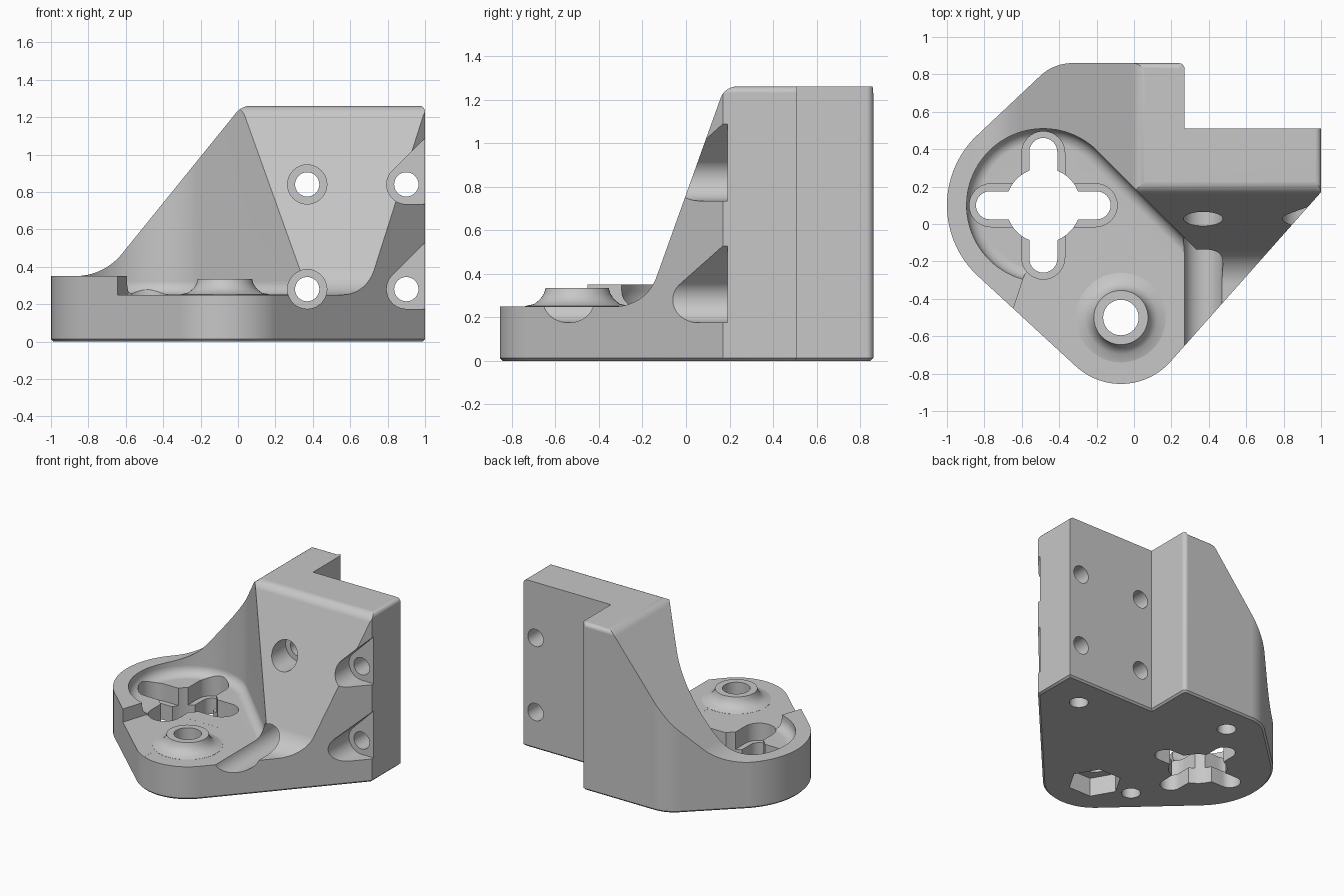
import bpy, bmesh
from math import sin, cos, tan, radians, pi
from mathutils import Vector

cube = bpy.data.objects.get("Cube")
if cube:
    bpy.data.objects.remove(cube, do_unlink=True)

grey = bpy.data.materials.new("plain_grey")
grey.use_nodes = True
grey.diffuse_color = (0.57, 0.57, 0.57, 1)
bsdf = next(n for n in grey.node_tree.nodes if n.type == 'BSDF_PRINCIPLED')
bsdf.inputs["Base Color"].default_value = grey.diffuse_color


def arc(cx, cy, r, a0, a1, n=24):
    """Points along an arc, angles in degrees."""
    angles = [radians(a0 + (a1 - a0) * i / n) for i in range(n + 1)]
    return [(cx + r * cos(a), cy + r * sin(a)) for a in angles]


def circle(cx, cy, r, n=48):
    return arc(cx, cy, r, 0, 360, n)[:-1]


def rounded(corners, n=12):
    """Polygon from (u, v, radius) corners with filleted corners."""
    pts = []
    for i, (u, v, r) in enumerate(corners):
        p = Vector((u, v))
        if r == 0:
            pts.append((u, v))
            continue
        a = (Vector(corners[i - 1][:2]) - p).normalized()
        b = (Vector(corners[(i + 1) % len(corners)][:2]) - p).normalized()
        half = a.angle(b) / 2
        start, end = p + a * (r / tan(half)), p + b * (r / tan(half))
        centre = p + (a + b).normalized() * (r / sin(half))
        for k in range(n + 1):
            d = start.lerp(end, k / n) - centre
            pts.append(tuple(centre + d.normalized() * r))
    return pts


AXES = {'x': lambda u, v, w: (w, u, v),
        'y': lambda u, v, w: (u, w, v),
        'z': lambda u, v, w: (u, v, w)}


def loft(name, layers, axis='z'):
    """Solid through matching outlines, each given as (points, height)."""
    bm = bmesh.new()
    rings = [[bm.verts.new(AXES[axis](u, v, w)) for u, v in pts] for pts, w in layers]
    for lo, hi in zip(rings, rings[1:]):
        for i in range(len(lo)):
            j = (i + 1) % len(lo)
            bm.faces.new((lo[i], lo[j], hi[j], hi[i]))
    bm.faces.new(rings[0])
    bm.faces.new(rings[-1])
    bmesh.ops.recalc_face_normals(bm, faces=bm.faces)
    mesh = bpy.data.meshes.new(name)
    bm.to_mesh(mesh)
    bm.free()
    mesh.materials.append(grey)
    ob = bpy.data.objects.new(name, mesh)
    bpy.context.collection.objects.link(ob)
    return ob


def prism(name, pts, w0, w1, axis='z'):
    return loft(name, [(pts, w0), (pts, w1)], axis)


def combine(tool, operation='DIFFERENCE'):
    """Apply one boolean to the body and discard the tool."""
    tool.hide_render = True
    mod = body.modifiers.new(tool.name, 'BOOLEAN')
    mod.operation, mod.solver, mod.object = operation, 'EXACT', tool
    bpy.context.view_layer.objects.active = body
    bpy.ops.object.modifier_apply(modifier=mod.name)
    bpy.data.objects.remove(tool, do_unlink=True)


LOBE = (-0.485, 0.10)
BOSS = (-0.07, -0.50)
TOP, FLOOR, RIM = 1.26, 0.25, 0.35

# Full-height column on the footprint
footprint = (arc(*LOBE, 0.515, 135, 227.8, 32) + arc(*BOSS, 0.355, 227.8, 318.1)
             + [(1, 0.17), (1, 0.51), (0.27, 0.51)]
             + arc(0.24, 0.83, 0.03, 0, 90, 6) + arc(-0.33, 0.61, 0.25, 90, 135, 12))
body = prism("bracket_body", footprint, 0, TOP)

# Chamfered bottom edge, rounded outer top edges
bm = bmesh.new()
bm.from_mesh(body.data)
top, bottom = [], []
for e in bm.edges:
    mid = (e.verts[0].co + e.verts[1].co) / 2
    if mid.z < 0.01:
        bottom.append(e)
    elif mid.z > TOP - 0.01 and (mid.x > 0.99 or mid.y > 0.859):
        top.append(e)
bmesh.ops.bevel(bm, geom=bottom, offset=0.013, segments=1, affect='EDGES')
bmesh.ops.bevel(bm, geom=[e for e in top if e.is_valid], offset=0.03, segments=5,
                profile=0.5, affect='EDGES')
bmesh.ops.recalc_face_normals(bm, faces=bm.faces)
bm.to_mesh(body.data)
bm.free()

# Side slope running down to the rim
slope = rounded([(-1.2, RIM, 0), (-0.717, RIM, 0.32), (0.02, TOP + 0.0003, 0.1),
                 (0.3, TOP + 0.0003, 0), (0.3, 1.6, 0), (-1.2, 1.6, 0)])
combine(prism("side_slope", slope, -1.2, 1.2, 'y'))
rim_cut = [(-1.2, -1.2), (-0.3, -1.2), (-0.3, 0.1), (-1.2, 0.1)]
combine(prism("rim_level", rim_cut, RIM + 0.0002, 1.6))

# Leaning front face with a fillet into the floor
front = rounded([(-1.2, FLOOR, 0), (-0.184, FLOOR, 0.2), (0.178, TOP + 0.0003, 0.08),
                 (0.6, TOP + 0.0003, 0), (0.6, 1.6, 0), (-1.2, 1.6, 0)])
combine(prism("front_lean", front, -0.2, 1.2, 'x'))

# Round pocket with a diagonal wall and a filleted floor
layers = []
FILLET = 0.07
for k in range(7):
    a = k / 6 * pi / 2
    o = FILLET * (1 - sin(a))
    pts = arc(*LOBE, 0.41 - o, 45, 259, 48) + arc(0.45, -0.396, 0.1 - o, 259, 405)
    layers.append((pts, FLOOR + 0.0005 + FILLET * (1 - cos(a))))
layers.append((layers[-1][0], 1.6))
combine(loft("pocket", layers))

# Open side of the floor, where the rim ends
rim_end = rounded([(-0.585, -0.27, 0), (-0.45, -0.15, 0), (0, -0.15, 0), (0, -1.2, 0),
                   (-0.5, -1.2, 0), (-0.66, -0.5, 0)])
combine(prism("rim_end", rim_end, FLOOR + 0.0002, 1.6))

# Flared boss
flare = [(0.24, 0.2), (0.24, 0.251), (0.195, 0.262), (0.168, 0.285),
         (0.152, 0.31), (0.145, 0.335)]
combine(loft("boss", [(circle(*BOSS, r), z) for r, z in flare]), 'UNION')
combine(prism("boss_hole", circle(*BOSS, 0.095), -0.1, 0.6))
combine(prism("nut_recess", circle(*BOSS, 0.185, 6), -0.1, 0.14))


def slot(half_width, reach, along_x):
    """Stadium outline centred on the lobe."""
    pts = arc(reach, 0, half_width, -90, 90, 16) + arc(-reach, 0, half_width, 90, 270, 16)
    if not along_x:
        pts = [(-v, u) for u, v in pts]
    return [(LOBE[0] + u, LOBE[1] + v) for u, v in pts]


# Cross opening with a stepped ledge around its arms
combine(prism("hub_hole", circle(*LOBE, 0.2), -0.1, 0.6))
for along_x in (True, False):
    combine(prism("arm_slot", slot(0.075, 0.285, along_x), -0.1, 0.6))
    combine(prism("arm_ledge", slot(0.115, 0.28, along_x), 0.12, 0.6))

# Screw holes through the back plate, with head recesses
for z in (0.28, 0.84):
    combine(prism("head_recess", circle(0.37, z, 0.105), -1.2, 0.19, 'y'))
    open_side = arc(0.9, z, 0.105, 135, 270) + [(1.2, z - 0.105), (1.2, z + 0.448)]
    combine(prism("open_recess", open_side, -1.2, 0.19, 'y'))
    for x in (0.37, 0.9):
        combine(prism("screw_hole", circle(x, z, 0.065, 32), 0, 0.8, 'y'))

# Blind holes in the underside
for x, y in ((0.72, 0.27), (-0.29, 0.64), (-0.35, -0.45)):
    combine(prism("blind_hole", circle(x, y, 0.065, 32), -0.1, 0.12))

# Smooth curves, crisp edges
bpy.ops.object.select_all(action='DESELECT')
body.select_set(True)
bpy.context.view_layer.objects.active = body
bpy.ops.object.shade_smooth_by_angle(angle=radians(30))
weighted = body.modifiers.new("even_normals", 'WEIGHTED_NORMAL')
weighted.keep_sharp = True
